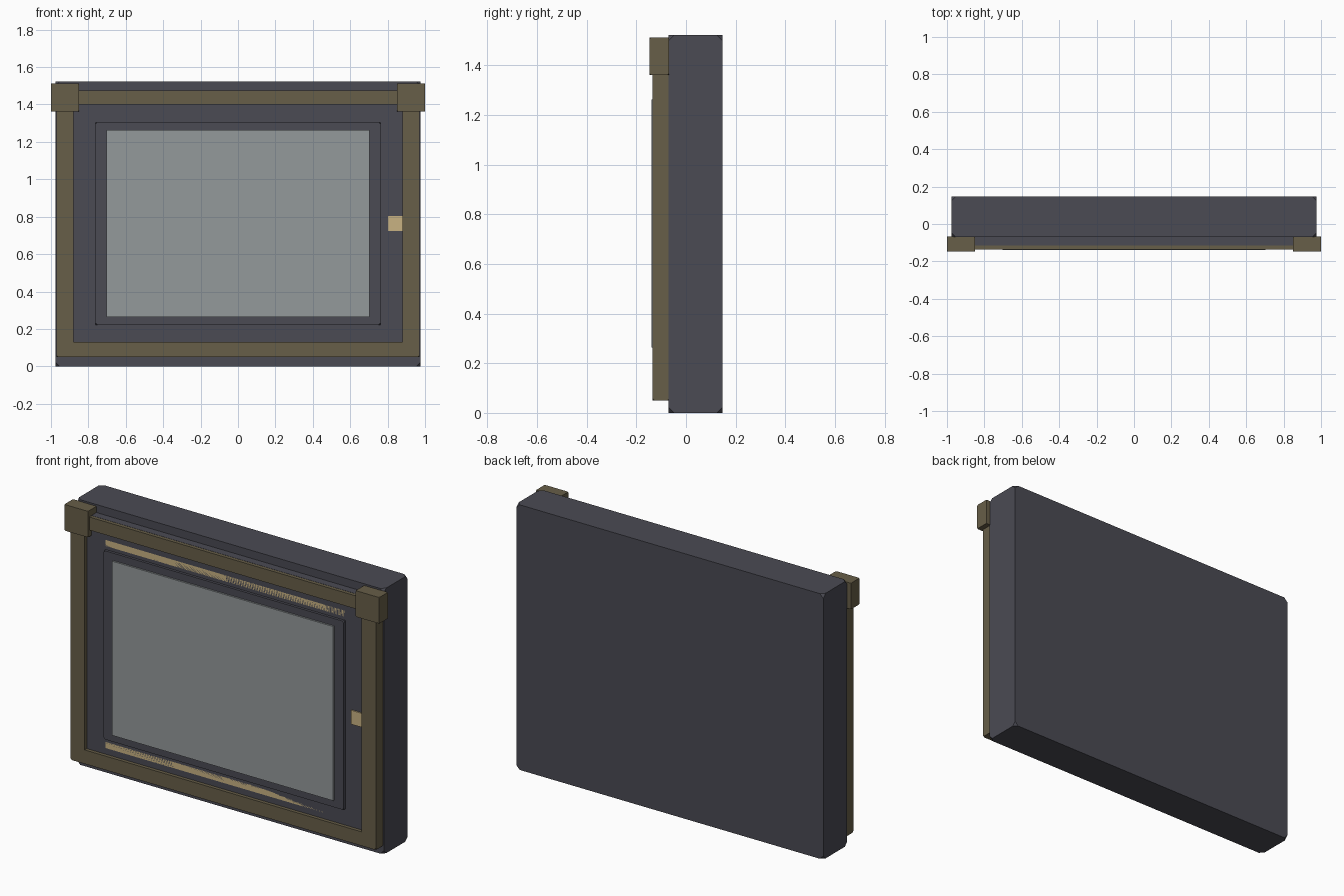
import bpy
import bmesh
from mathutils import Vector

cube = bpy.data.objects.get("Cube")
if cube:
    bpy.data.objects.remove(cube, do_unlink=True)


def material(name, rgb):
    m = bpy.data.materials.new(name)
    m.use_nodes = True
    m.diffuse_color = (*rgb, 1)
    m.node_tree.nodes["Principled BSDF"].inputs["Base Color"].default_value = (*rgb, 1)
    return m


dark = material("dark slate", (0.069, 0.069, 0.087))
bronze = material("aged bronze", (0.136, 0.112, 0.065))
glass = material("grey glass", (0.296, 0.319, 0.328))
brass = material("pale brass", (0.578, 0.445, 0.223))


def box(name, mat, x, y, z, clip=0):
    """Box from (min, max) ranges, with its eight corners clipped."""
    lo, hi = (Vector(c) for c in zip(x, y, z))
    size, mid = hi - lo, (lo + hi) / 2
    bm = bmesh.new()
    bmesh.ops.create_cube(bm, size=1)
    for v in bm.verts:
        v.co = v.co * size + mid
    if clip:
        bmesh.ops.bevel(bm, geom=bm.verts[:], offset=clip, segments=1,
                        affect='VERTICES')
    bmesh.ops.recalc_face_normals(bm, faces=bm.faces[:])
    me = bpy.data.meshes.new(name)
    bm.to_mesh(me)
    bm.free()
    me.materials.append(mat)
    ob = bpy.data.objects.new(name, me)
    bpy.context.scene.collection.objects.link(ob)
    return ob


# Cabinet body and door panel
box("cabinet_body", dark, (-0.975, 0.975), (-0.07, 0.147), (0, 1.522), 0.022)
box("door_panel", dark, (-0.96, 0.96), (-0.115, -0.065), (0.055, 1.476))

# Flush trim strips above and below the window
for name, z in (("upper_trim", 1.325), ("lower_trim", 0.165)):
    box(name, brass, (-0.76, 0.76), (-0.115, -0.1), (z, z + 0.035))

# Door frame rails
for name, z0, z1 in (("bottom_rail", 0.05, 0.13), ("top_rail", 1.4, 1.475)):
    box(name, bronze, (-0.9, 0.9), (-0.135, -0.07), (z0, z1))
for side, s in (("left", 1), ("right", -1)):
    box(side + "_rail", bronze, sorted((s * 0.88, s * 0.97)),
        (-0.135, -0.065), (0.05, 1.475), 0.01)
    # Upper corner blocks
    box(side + "_corner_block", bronze, sorted((s * 0.85, s)),
        (-0.147, -0.068), (1.362, 1.512), 0.006)

# Window surround, pane and latch
box("window_surround", dark, (-0.762, 0.762), (-0.13, -0.1), (0.222, 1.305), 0.01)
box("window_pane", glass, (-0.703, 0.703), (-0.14, -0.12), (0.263, 1.263))
box("latch", brass, (0.802, 0.882), (-0.122, -0.1), (0.723, 0.803))
